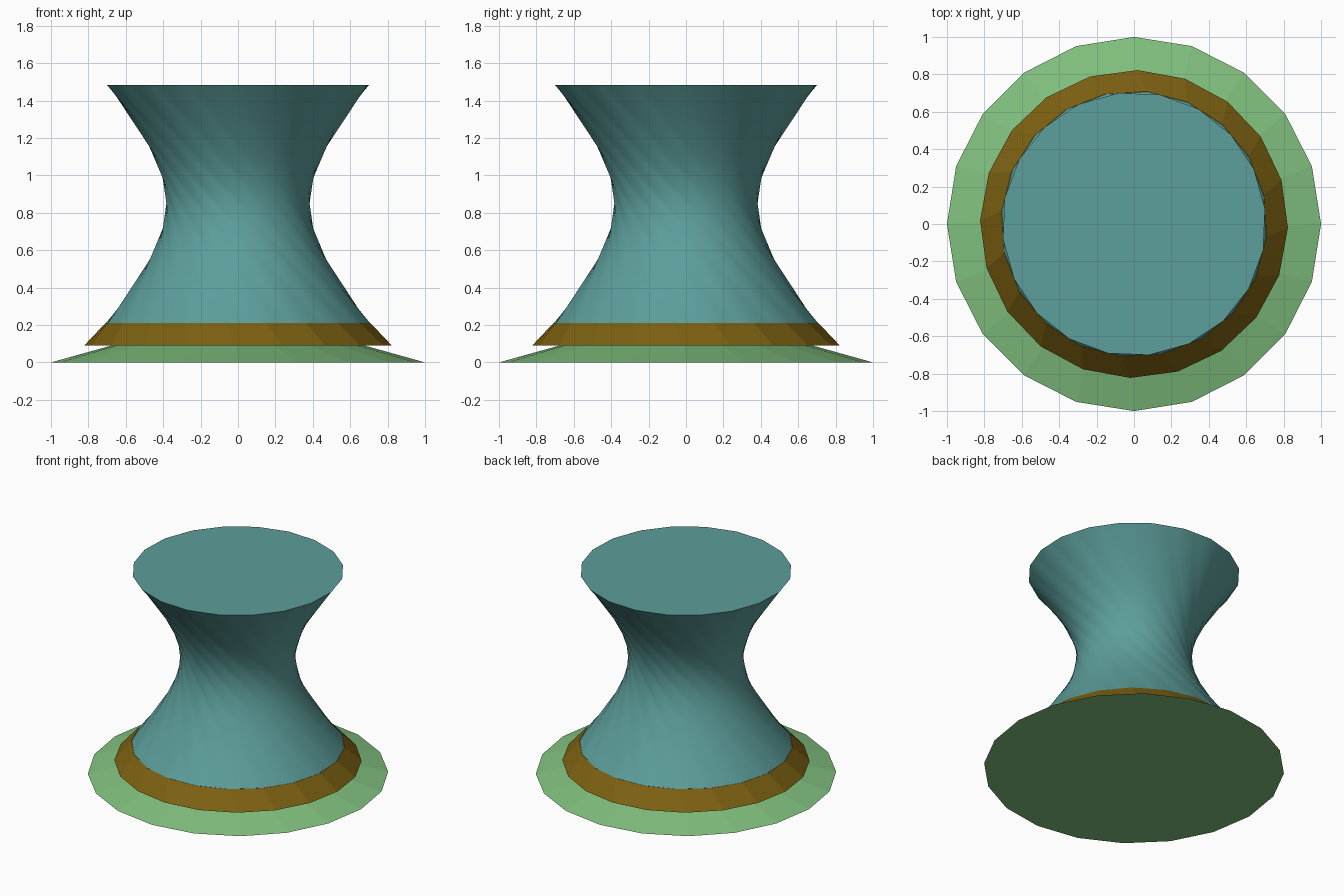
import bpy, bmesh, math
from mathutils import Vector

if "Cube" in bpy.data.objects:
    bpy.data.objects.remove(bpy.data.objects["Cube"])

SIDES = 20


def ring(radius, z, angle, sub):
    """Points along a polygon, each side cut into sub pieces."""
    pts = []
    for i in range(SIDES):
        a = math.radians(angle) + math.tau * i / SIDES
        b = a + math.tau / SIDES
        p = Vector((radius * math.cos(a), radius * math.sin(a), z))
        q = Vector((radius * math.cos(b), radius * math.sin(b), z))
        pts += [p.lerp(q, k / sub) for k in range(sub)]
    return pts


def twisted_loft(name, bottom, top, color, rows=1, sub=1, smooth=False):
    """Ruled surface between two rotated polygons (radius, z, angle), capped."""
    bm = bmesh.new()
    lo, hi = ring(*bottom, sub), ring(*top, sub)
    levels = [[bm.verts.new(p.lerp(q, r / rows)) for p, q in zip(lo, hi)]
              for r in range(rows + 1)]
    n = len(lo)
    for a, b in zip(levels, levels[1:]):
        for i in range(n):
            j = (i + 1) % n
            bm.faces.new((a[i], a[j], b[j], b[i]))
    bm.faces.new(levels[0][::-1])
    bm.faces.new(levels[-1])
    mesh = bpy.data.meshes.new(name)
    bm.to_mesh(mesh)
    bm.free()
    obj = bpy.data.objects.new(name, mesh)
    bpy.context.collection.objects.link(obj)
    mat = bpy.data.materials.new(name + "_color")
    mat.diffuse_color = (*color, 1)
    mat.use_nodes = True
    mat.node_tree.nodes["Principled BSDF"].inputs["Base Color"].default_value = mat.diffuse_color
    mesh.materials.append(mat)
    if smooth:
        bpy.ops.object.select_all(action='DESELECT')
        obj.select_set(True)
        bpy.context.view_layer.objects.active = obj
        bpy.ops.object.shade_smooth_by_angle(angle=math.radians(35))
    return obj


# Shallow sloped foot
twisted_loft("base_plate", (1.0, 0.0, 0), (0.66, 0.095, -1.4), (0.22, 0.53, 0.21))

# Overhanging collar
twisted_loft("collar", (0.823, 0.09, -1.4), (0.712, 0.21, -5.4), (0.205, 0.12, 0.006))

# Waisted column, formed by straight lines twisted clockwise
twisted_loft("twisted_column", (0.71, 0.21, 120.2), (0.705, 1.483, 6.6),
             (0.107, 0.342, 0.328), rows=32, sub=3, smooth=True)
